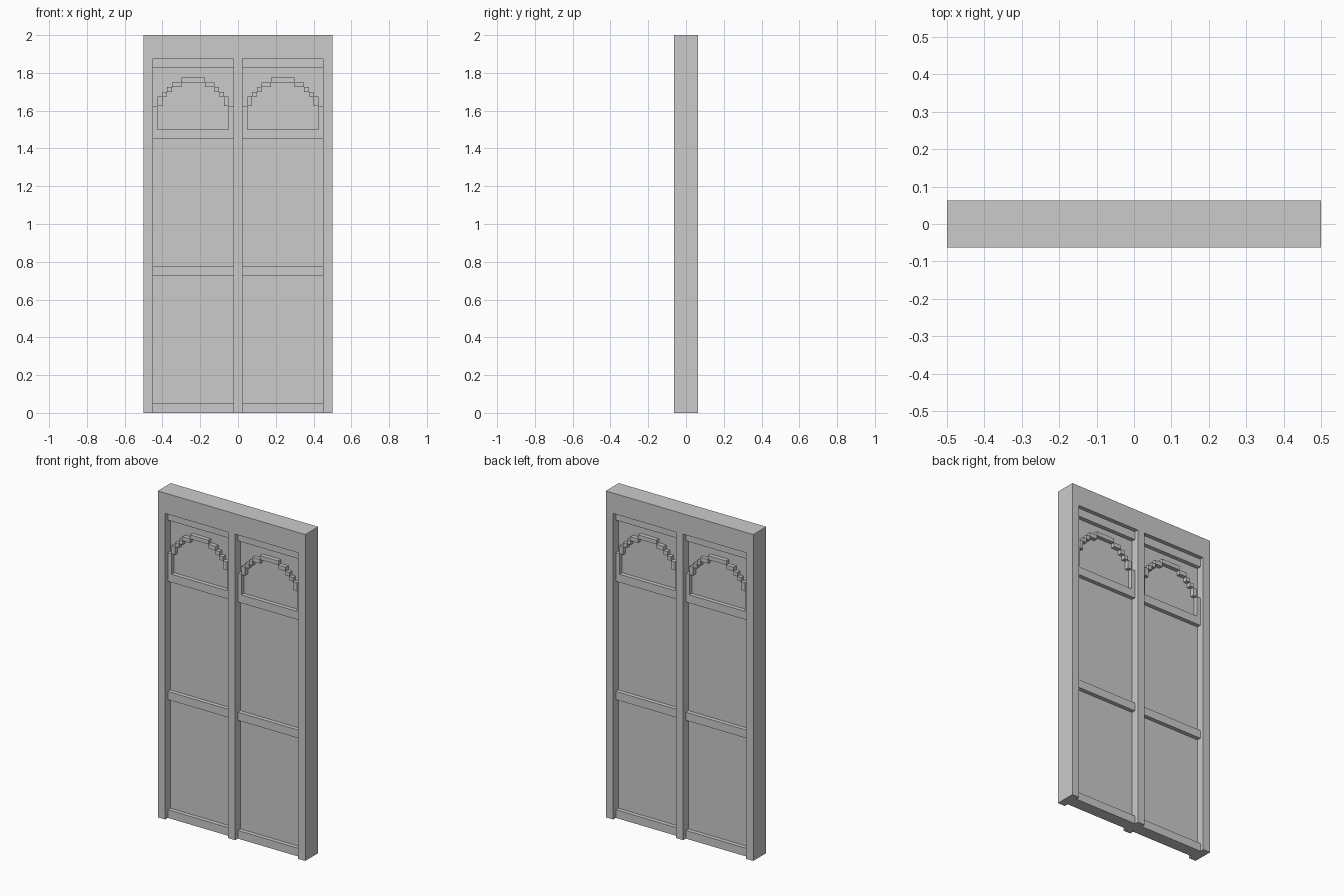
import bpy
import bmesh

cube = bpy.data.objects.get("Cube")
if cube:
    bpy.data.objects.remove(cube, do_unlink=True)

U = 1 / 40                # the door is laid out on a grid of 40 cells per unit
FRAME, RAIL, PANEL = 5, 3, 1   # thicknesses in cells

grey = bpy.data.materials.new("plain grey")
grey.use_nodes = True
colour = (0.6, 0.6, 0.6, 1)
grey.diffuse_color = colour
grey.node_tree.nodes["Principled BSDF"].inputs["Base Color"].default_value = colour


def slab(name, outlines, thickness):
    """Extrude flat x-z outlines, centred on y = 0."""
    bm = bmesh.new()
    half = thickness * U / 2
    for outline in outlines:
        face = bm.faces.new([bm.verts.new((x * U, -half, z * U)) for x, z in outline])
        new = bmesh.ops.extrude_face_region(bm, geom=[face], use_keep_orig=True)["geom"]
        verts = [v for v in new if isinstance(v, bmesh.types.BMVert)]
        bmesh.ops.translate(bm, verts=verts, vec=(0, 2 * half, 0))
    bmesh.ops.recalc_face_normals(bm, faces=bm.faces)
    mesh = bpy.data.meshes.new(name)
    bm.to_mesh(mesh)
    bm.free()
    mesh.materials.append(grey)
    obj = bpy.data.objects.new(name, mesh)
    bpy.context.collection.objects.link(obj)
    return obj


def rect(x0, x1, z0, z1):
    return [(x0, z0), (x1, z0), (x1, z1), (x0, z1)]


# Frame: two stiles, a centre mullion and the head in one outline
right_half = [(1, 0), (1, 75), (18, 75), (18, 0), (20, 0), (20, 80)]
left_half = [(-x, z) for x, z in reversed(right_half)]
slab("door_frame", [right_half + left_half], FRAME)

# Half of the stepped arch, as cells out from the middle of the opening
arch_steps = [(7.5, 8.5, 60, 65), (6.5, 7.5, 65, 67), (5.5, 6.5, 67, 68),
              (4.5, 5.5, 68, 69), (2.5, 4.5, 69, 70)]
rails = {"bottom_rail": 0, "middle_rail": 29, "arch_sill": 58, "top_rail": 73}

for side, s in (("left", 1), ("right", -1)):
    mid = s * 9.5
    slab(side + "_panel", [rect(mid - 8.5, mid + 8.5, 0, 75)], PANEL)
    for name, z in rails.items():
        slab(f"{side}_{name}", [rect(mid - 8.5, mid + 8.5, z, z + 2)], RAIL)
    blocks = [rect(mid - 2.5, mid + 2.5, 70, 71)]
    for a, b, z0, z1 in arch_steps:
        blocks += [rect(mid + a, mid + b, z0, z1), rect(mid - b, mid - a, z0, z1)]
    slab(side + "_stepped_arch", blocks, RAIL)
